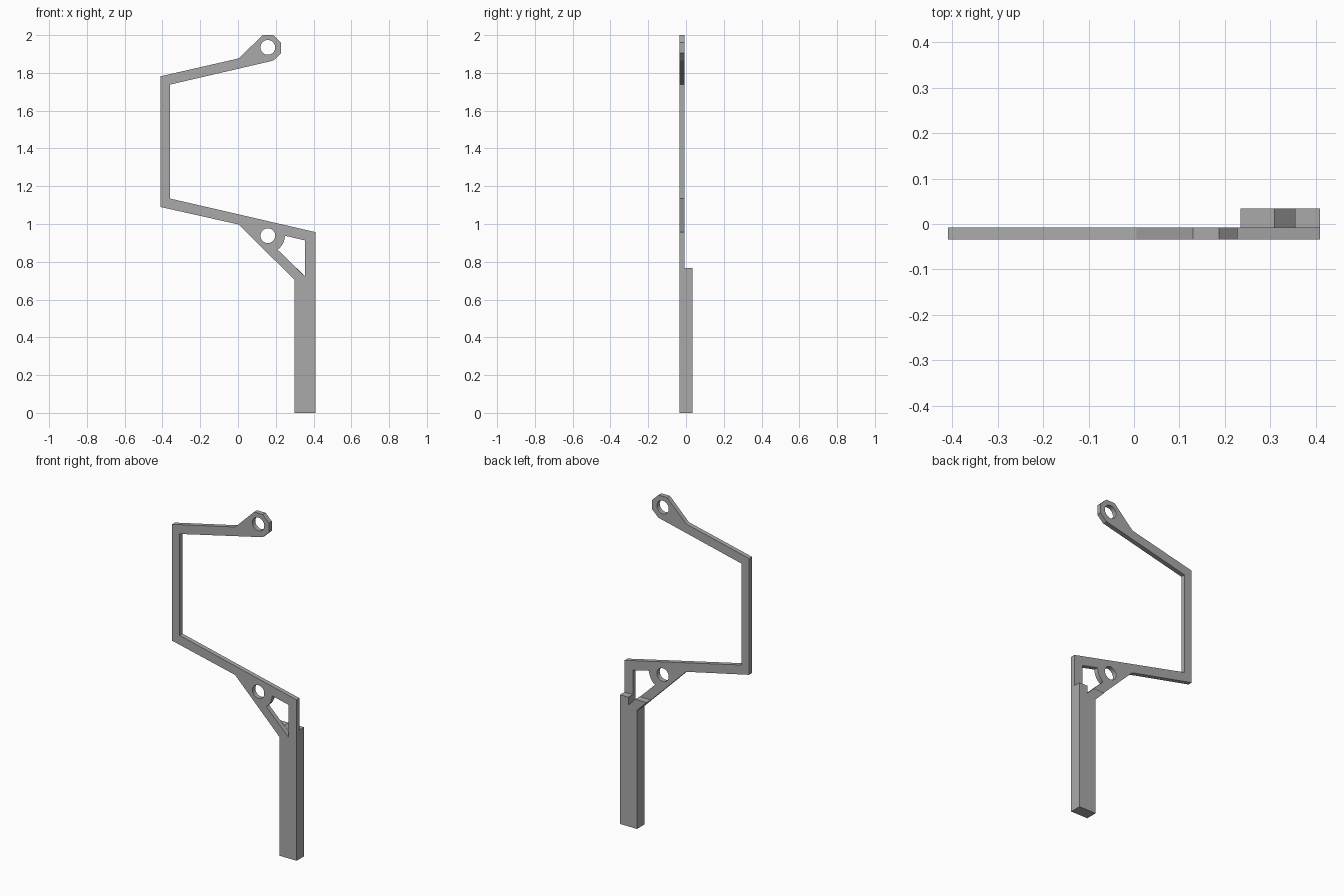
import bpy, bmesh
from math import cos, sin, radians

cube = bpy.data.objects.get("Cube")
if cube:
    bpy.data.objects.remove(cube, do_unlink=True)

grey = bpy.data.materials.new("plain grey")
grey.use_nodes = True
colour = (0.4, 0.4, 0.4, 1)
grey.diffuse_color = colour
grey.node_tree.nodes["Principled BSDF"].inputs["Base Color"].default_value = colour


def arc(cx, cz, r, start, end, steps):
    """Points along an arc in the x-z plane, angles in degrees."""
    angles = [radians(start + (end - start) * i / steps) for i in range(steps + 1)]
    return [(cx + r * cos(a), cz + r * sin(a)) for a in angles]


def circle(cx, cz, r):
    return arc(cx, cz, r, 0, 360, 40)[:-1]


def plate(name, loops, front, back):
    """Fill an outline with its holes and extrude it from front to back."""
    bm = bmesh.new()
    edges = []
    for loop in loops:
        vs = [bm.verts.new((x, front, z)) for x, z in loop]
        edges += [bm.edges.new((a, b)) for a, b in zip(vs, vs[1:] + vs[:1])]
    bmesh.ops.triangle_fill(bm, edges=edges, use_beauty=True, normal=(0, -1, 0))
    out = bmesh.ops.extrude_face_region(bm, geom=bm.faces[:], use_keep_orig=True)
    moved = [g for g in out["geom"] if isinstance(g, bmesh.types.BMVert)]
    bmesh.ops.translate(bm, verts=moved, vec=(0, back - front, 0))
    bmesh.ops.recalc_face_normals(bm, faces=bm.faces[:])
    mesh = bpy.data.meshes.new(name)
    bm.to_mesh(mesh)
    bm.free()
    mesh.materials.append(grey)
    obj = bpy.data.objects.new(name, mesh)
    bpy.context.collection.objects.link(obj)
    bpy.ops.object.select_all(action="DESELECT")
    obj.select_set(True)
    bpy.context.view_layer.objects.active = obj
    bpy.ops.object.shade_smooth_by_angle(angle=radians(25))
    return obj


FRONT, SEAM, BACK = -0.0345, -0.0075, 0.0345
LEFT, RIGHT, WALL = 0.298, 0.41, 0.355   # post sides and inner face of its upper wall
EYE_X, EYE_R = 0.158, 0.039

# Bent frame: post, sloping lower arm, upright, upper arm and eyelet
outline = [
    (LEFT, 0), (RIGHT, 0), (RIGHT, 0.957), (-0.36, 1.135), (-0.36, 1.738),
    (0.187, 1.865), (0.228, 1.904), (0.228, 1.96), (0.187, 2), (0.13, 2),
    (0.005, 1.877), (-0.41, 1.782), (-0.41, 1.09), (0.005, 0.997), (LEFT, 0.705),
]
# Corner window, rounded around the lower eyelet
window = arc(EYE_X, 0.938, 0.09, 0, -55, 10) + [(WALL, 0.722), (WALL, 0.913)]
plate("bent_frame",
      [outline, window, circle(EYE_X, 0.938, EYE_R), circle(EYE_X, 1.935, EYE_R)],
      FRONT, SEAM)

# Thick backing of the post, notched where the window reaches it
TOP = 0.768
plate("post_backing",
      [[(LEFT, 0), (RIGHT, 0), (RIGHT, TOP), (WALL, TOP), (WALL, 0.722),
        (0.31, TOP), (0.235, TOP), (LEFT, 0.705)]],
      SEAM, BACK)
